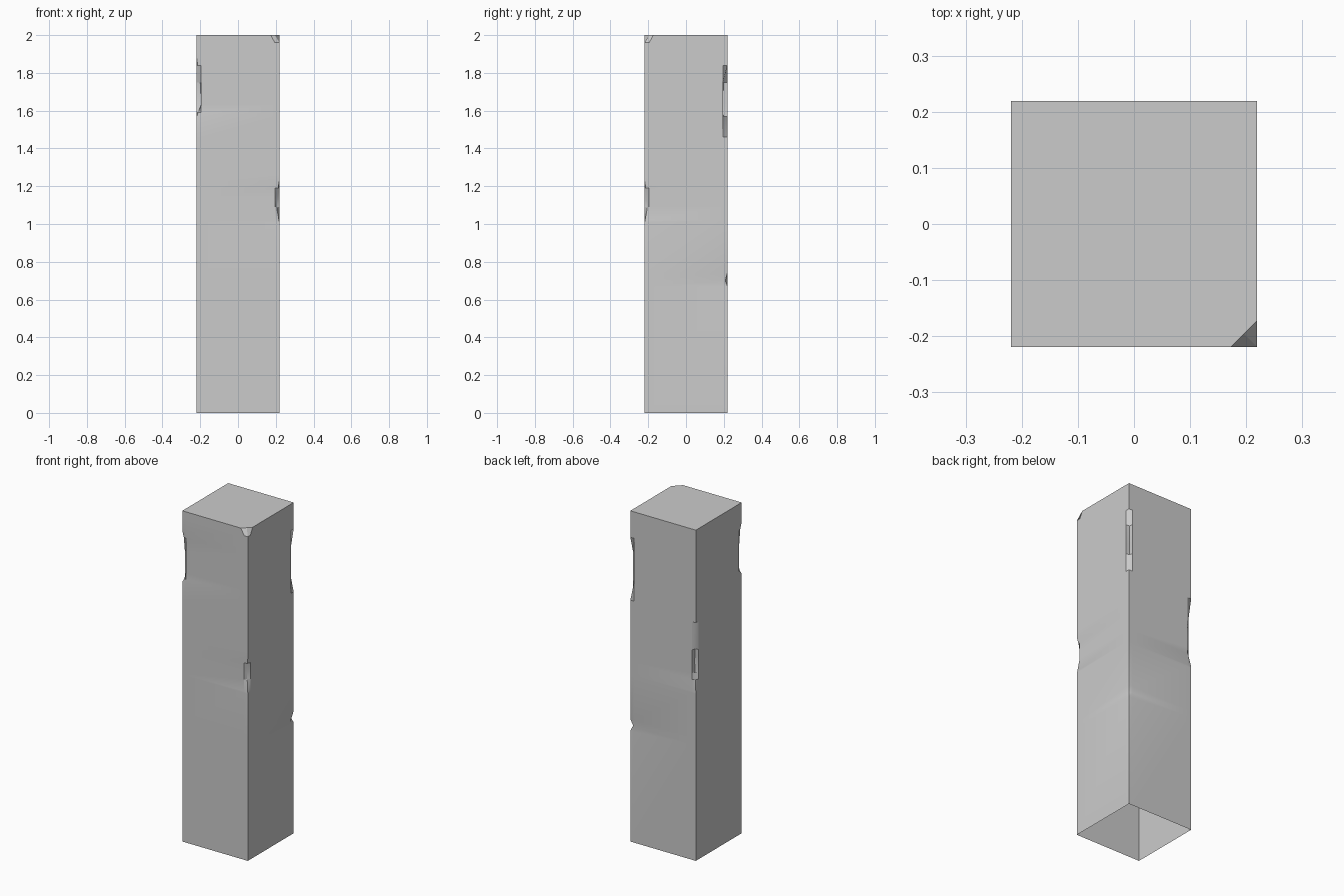
import bpy, bmesh
from mathutils import Vector

if "Cube" in bpy.data.objects:
    bpy.data.objects.remove(bpy.data.objects["Cube"])

H = 0.219        # half width
STRIP = 0.024    # width of the worn strip beside each edge

# Wear along each vertical edge: corner direction -> (height, inset) pairs
wear = {
    (1, -1): [(1.01, 0), (1.09, 0.015), (1.13, 0.016), (1.23, 0)],
    (1, 1): [(0.67, 0), (0.70, 0.011), (0.74, 0), (1.46, 0),
             (1.59, 0.024), (1.75, 0.021), (1.84, 0)],
    (-1, 1): [(1.02, 0), (1.19, 0.026), (1.27, 0.018), (1.44, 0)],
    (-1, -1): [(1.57, 0), (1.63, 0.023), (1.73, 0.021), (1.88, 0)],
}


def inset_at(points, z):
    for (z0, a), (z1, b) in zip(points, points[1:]):
        if z0 <= z <= z1:
            return a + (b - a) * (z - z0) / (z1 - z0)
    return 0.0


heights = sorted({0.0, 1.96, 2.0} | {z for p in wear.values() for z, _ in p})
bm = bmesh.new()
rings = []
for z in heights:
    ring = []
    for (sx, sy), points in wear.items():
        inset, leg = inset_at(points, z), STRIP
        # broken top corner
        if (sx, sy) == (1, -1) and z == 2.0:
            inset, leg = 0.023, 0.046
        trio = [Vector((sx * (H - leg), sy * H, z)),
                Vector((sx * (H - inset), sy * (H - inset), z)),
                Vector((sx * H, sy * (H - leg), z))]
        if sx * sy > 0:
            trio.reverse()
        ring += [bm.verts.new(p) for p in trio]
    rings.append(ring)

# Side walls, open underneath
for low, high in zip(rings, rings[1:]):
    n = len(low)
    for i in range(n):
        j = (i + 1) % n
        bm.faces.new((low[i], low[j], high[j], high[i]))
# Top cap
bm.faces.new(rings[-1])

mesh = bpy.data.meshes.new("stone_pillar")
bm.to_mesh(mesh)
bm.free()
pillar = bpy.data.objects.new("stone_pillar", mesh)
bpy.context.collection.objects.link(pillar)

bpy.context.view_layer.objects.active = pillar
pillar.select_set(True)
bpy.ops.object.shade_smooth_by_angle(angle=0.5)
